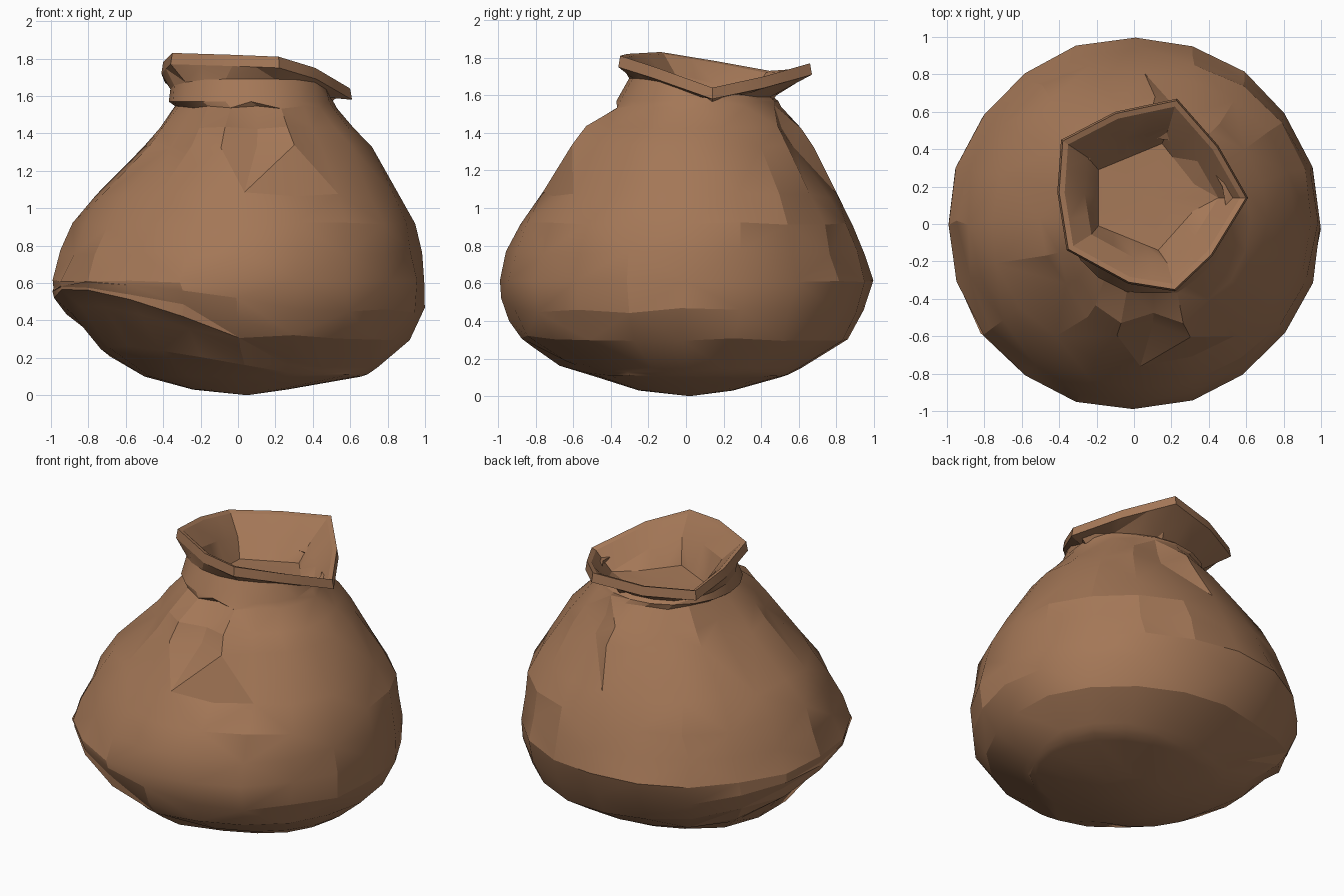
import bpy, bmesh, random
from math import cos, sin, pi, radians

old = bpy.data.objects.get("Cube")
if old:
    bpy.data.objects.remove(old)

random.seed(4)
N = 20

# Sack outline: height, x min, x max, y min, y max
OUTLINE = [
    (0.03, -0.24, 0.26, -0.25, 0.25), (0.10, -0.50, 0.66, -0.47, 0.50),
    (0.26, -0.86, 0.88, -0.84, 0.81), (0.41, -0.96, 0.97, -0.95, 0.91),
    (0.60, -1.00, 1.00, -1.00, 1.00), (0.90, -0.88, 0.96, -0.90, 0.91),
    (1.08, -0.76, 0.86, -0.75, 0.80), (1.33, -0.50, 0.71, -0.61, 0.66),
    (1.43, -0.42, 0.62, -0.54, 0.59), (1.54, -0.33, 0.53, -0.38, 0.50),
    (1.57, -0.37, 0.51, -0.37, 0.49), (1.70, -0.36, 0.49, -0.29, 0.46)]

# Lip corners, counter-clockwise from the left side
LIP = [(0.61, 0.14, 1.64), (0.45, 0.42, 1.70), (0.23, 0.67, 1.77),
       (-0.10, 0.60, 1.74), (-0.39, 0.45, 1.73), (-0.41, 0.17, 1.78),
       (-0.36, -0.14, 1.83), (-0.03, -0.32, 1.82), (0.22, -0.36, 1.81),
       (0.42, -0.17, 1.75)]

# Corners of the cloth closing the mouth
FLOOR = [(0.38, 0.14, 1.53), (0.15, 0.43, 1.52), (-0.19, 0.29, 1.51),
         (-0.19, -0.01, 1.52), (0.13, -0.14, 1.54)]

# Pleats gathered towards the neck: side and how far it is pulled in or out
PLEATS = {15: 0.87, 16: 1.04, 14: 1.02, 17: 0.96, 9: 0.92, 8: 1.04,
          12: 0.94, 4: 0.90, 5: 1.04}


def mix(a, b, t):
    return a + (b - a) * t


def angle(i):
    return 2 * pi * i / N


def outline_point(i, z, scale=1.0):
    """Point on the sack's surface at side i and height z."""
    rows = OUTLINE
    k = next(k for k in range(len(rows) - 1) if z <= rows[k + 1][0])
    t = (z - rows[k][0]) / (rows[k + 1][0] - rows[k][0])
    x0, x1, y0, y1 = [mix(a, b, t) for a, b in zip(rows[k][1:], rows[k + 1][1:])]
    x = (x0 + x1) / 2 + (x1 - x0) / 2 * cos(angle(i)) * scale
    y = (y0 + y1) / 2 + (y1 - y0) / 2 * sin(angle(i)) * scale
    return (x, y, z)


def fold_weight(i):
    return max(0.0, cos(angle(i) - radians(206))) ** 1.2


def back_bulge(i):
    """Fuller lower corner at the back left."""
    return 0.08 * max(0.0, cos(angle(i) - radians(45))) ** 3


def corner_point(corners, i, scale=1.0, drop=0.0):
    """Point at side i on a polygon, scaled about the mouth's middle."""
    step = N // len(corners)
    a, b = corners[i // step], corners[(i // step + 1) % len(corners)]
    x, y, z = [mix(p, q, i % step / step) for p, q in zip(a, b)]
    return (mix(0.08, x, scale), mix(0.14, y, scale), z - drop)


def jitter(p, amount):
    return tuple(c + random.uniform(-amount, amount) for c in p)


sides = range(N)
fold_z = [0.15 + 0.42 * fold_weight(i) for i in sides]

# Bottom, undercut below the sagging fold
rings = [[outline_point(i, z) for i in sides] for z in (0.03, 0.10)]
under = [outline_point(i, fold_z[i] - 0.02 - 0.07 * fold_weight(i),
                       1 - 0.09 * fold_weight(i) + back_bulge(i)) for i in sides]
low = []
for a, b in zip(rings[-1], under):
    low.append(jitter((mix(a[0], b[0], 0.6), mix(a[1], b[1], 0.6),
                       mix(a[2], b[2], 0.42)), 0.006))
rings += [low, under]

# Fold edge and belly
for t in (0, 0.33, 0.67):
    rings.append([jitter(outline_point(i, mix(fold_z[i], 0.61, t),
                                       1 + back_bulge(i) * (1 - t)), 0.024 * t)
                  for i in sides])
rings.append([jitter(outline_point(i, 0.61), 0.008) for i in sides])
for z in (0.76, 0.91, 1.07):
    rings.append([jitter(outline_point(i, z), 0.016) for i in sides])

# Shoulders
for z, strength in ((1.33, 1.0), (1.43, 0.9), (1.54, 0.4)):
    rings.append([jitter(outline_point(i, z, mix(1, PLEATS.get(i, 1.0), strength)), 0.008)
                  for i in sides])

# Collar, ending under the lip
rings.append([outline_point(i, 1.57) for i in sides])
collar = []
for i in sides:
    x, y, z = outline_point(i, 1.68)
    lip_z = corner_point(LIP, i)[2]
    collar.append((x, y, max(1.59, min(1.69, 1.65 - 0.16 * y, lip_z - 0.06))))
rings.append(collar)

# Flared lip and the inside of the mouth
for scale, drop in ((1.0, 0.06), (0.98, 0.0), (0.92, 0.01)):
    rings.append([corner_point(LIP, i, scale, drop) for i in sides])
rings.append([corner_point(LIP, i, 0.7, 0.12) for i in sides])
rings.append([corner_point(FLOOR, i) for i in sides])

# Loft the rings into one skin
bm = bmesh.new()
loops = [[bm.verts.new(p) for p in ring] for ring in rings]
for k, (lower, upper) in enumerate(zip(loops, loops[1:])):
    for i in sides:
        j = (i + 1) % N
        a, b, c, d = lower[i], lower[j], upper[j], upper[i]
        if (i + k) % 2:
            bm.faces.new((a, b, c))
            bm.faces.new((a, c, d))
        else:
            bm.faces.new((a, b, d))
            bm.faces.new((b, c, d))
bottom = bm.verts.new((0.05, 0.02, 0.0))
floor = bm.verts.new((0.10, 0.14, 1.52))
for i in sides:
    j = (i + 1) % N
    bm.faces.new((bottom, loops[0][j], loops[0][i]))
    bm.faces.new((floor, loops[-1][i], loops[-1][j]))
bmesh.ops.recalc_face_normals(bm, faces=bm.faces)

mesh = bpy.data.meshes.new("sack")
bm.to_mesh(mesh)
bm.free()
sack = bpy.data.objects.new("sack", mesh)
bpy.context.collection.objects.link(sack)

# Brown cloth
cloth = bpy.data.materials.new("brown_cloth")
cloth.use_nodes = True
color = (0.37, 0.185, 0.095, 1)
cloth.diffuse_color = color
cloth.node_tree.nodes["Principled BSDF"].inputs["Base Color"].default_value = color
mesh.materials.append(cloth)

bpy.ops.object.select_all(action='DESELECT')
sack.select_set(True)
bpy.context.view_layer.objects.active = sack
bpy.ops.object.shade_smooth_by_angle(angle=radians(20))
